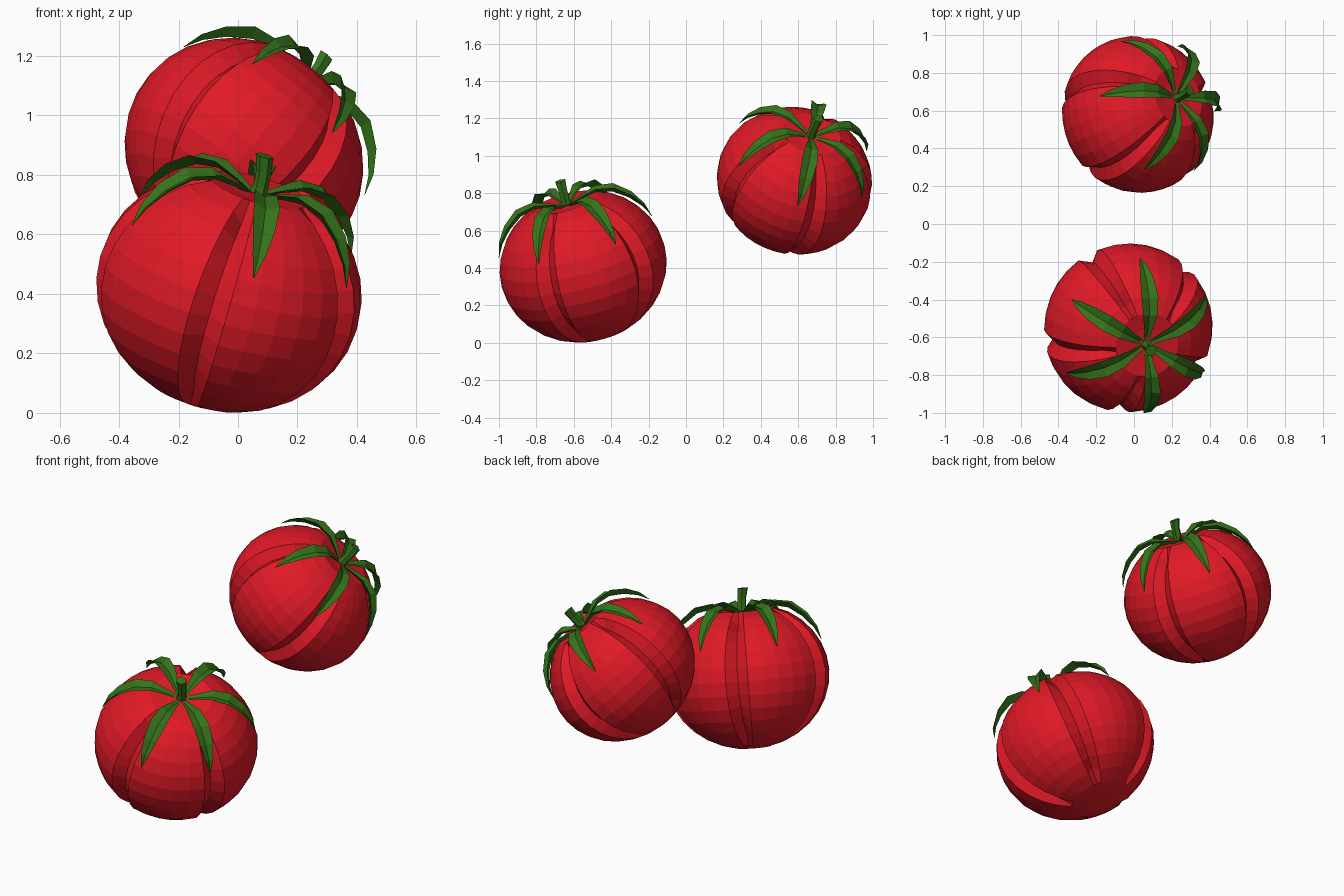
import bpy, math
from mathutils import Vector, Matrix

if "Cube" in bpy.data.objects:
    bpy.data.objects.remove(bpy.data.objects["Cube"])


def material(name, rgb):
    m = bpy.data.materials.new(name)
    m.diffuse_color = (*rgb, 1)
    m.use_nodes = True
    m.node_tree.nodes["Principled BSDF"].inputs["Base Color"].default_value = m.diffuse_color
    return m


def make_mesh(name, verts, faces, mat):
    me = bpy.data.meshes.new(name)
    me.from_pydata(verts, [], faces)
    me.materials.append(mat)
    me.update()
    return me


def loft(verts, faces, rings):
    """Join equal rings of points into a capped tube."""
    b, n = len(verts), len(rings[0])
    for ring in rings:
        verts.extend(ring)
    for i in range(len(rings) - 1):
        for j in range(n):
            k = (j + 1) % n
            faces.append((b + i*n + j, b + i*n + k, b + (i+1)*n + k, b + (i+1)*n + j))
    faces.append(tuple(b + j for j in reversed(range(n))))
    faces.append(tuple(b + (len(rings)-1)*n + j for j in range(n)))


red = material("tomato_red", (0.75, 0.01, 0.02))
green = material("leaf_green", (0.035, 0.17, 0.01))

# Fruit: squashed faceted ball, dimpled on top, with five V-shaped grooves
columns = []
for lobe in range(5):
    centre = 46 + 72 * lobe
    columns += [(centre - 8, 0), (centre, 0.05)]
    columns += [(centre + 8 + 11.2 * k, 0) for k in range(5)]
RINGS = 16
rings = []
for i in range(RINGS - 1, 0, -1):
    t = math.pi * i / RINGS
    ring = []
    for angle, depth in columns:
        d = depth if 3 <= i <= 13 else 0
        r = (0.45 - d) * math.sin(t)
        z = (0.403 - d) * math.cos(t)
        if z > 0:
            z -= 0.075 * math.exp(-(r / 0.11) ** 2)
        a = math.radians(angle)
        ring.append((r * math.cos(a), r * math.sin(a), z))
    rings.append(ring)
verts, faces = [], []
loft(verts, faces, rings)
fruit = make_mesh("fruit", verts, faces, red)

# Leaves: six folded blades draped over the shoulder (radius, height, half width)
blade = [(0.01, 0.345, 0.012), (0.09, 0.372, 0.022), (0.17, 0.392, 0.038),
         (0.26, 0.375, 0.046), (0.34, 0.315, 0.038), (0.395, 0.245, 0.022),
         (0.425, 0.175, 0.002)]
verts, faces = [], []
for deg in (90, 30, -30, -83, 206, 150):
    a = math.radians(deg)
    out, side, up = Vector((math.cos(a), math.sin(a), 0)), Vector((-math.sin(a), math.cos(a), 0)), Vector((0, 0, 1))
    rings = []
    for i, (r, z, w) in enumerate(blade):
        p, q = blade[max(i - 1, 0)], blade[min(i + 1, len(blade) - 1)]
        dr, dz = q[0] - p[0], q[1] - p[1]
        normal = (up * dr - out * dz).normalized()
        mid = out * r + up * z
        fold = normal * w * 0.4
        rings.append([mid + side * w + fold, mid - fold * 0.8, mid - side * w + fold, mid])
        rings[-1].reverse()
    loft(verts, faces, [r[::-1] for r in rings])
leaves = make_mesh("leaves", verts, faces, green)

# Stem: short six-sided stalk, pinched in the middle and slightly bent
verts, faces = [], []
loft(verts, faces, [[(x + r * math.cos(math.tau * k / 6), r * math.sin(math.tau * k / 6), z)
                     for k in range(6)]
                    for x, r, z in ((0, 0.036, 0.32), (0.004, 0.026, 0.38),
                                    (0, 0.026, 0.43), (-0.012, 0.031, 0.485))])
stem = make_mesh("stem", verts, faces, green)

# Two tomatoes sharing the same parts, each leaning its own way
for label, pos, axis, spin, size in (
        ("front", (-0.03, -0.55, 0.41), (0.27, -0.25, 0.93), 0, 1.0),
        ("back", (0.02, 0.58, 0.866), (0.63, 0.27, 0.73), -28, 0.93)):
    lean = Vector((0, 0, 1)).rotation_difference(Vector(axis)).to_matrix().to_4x4()
    place = (Matrix.Translation(pos) @ lean
             @ Matrix.Rotation(math.radians(spin), 4, 'Z') @ Matrix.Scale(size, 4))
    for me in (fruit, leaves, stem):
        ob = bpy.data.objects.new(f"{label}_tomato_{me.name}", me)
        ob.matrix_world = place
        bpy.context.collection.objects.link(ob)
